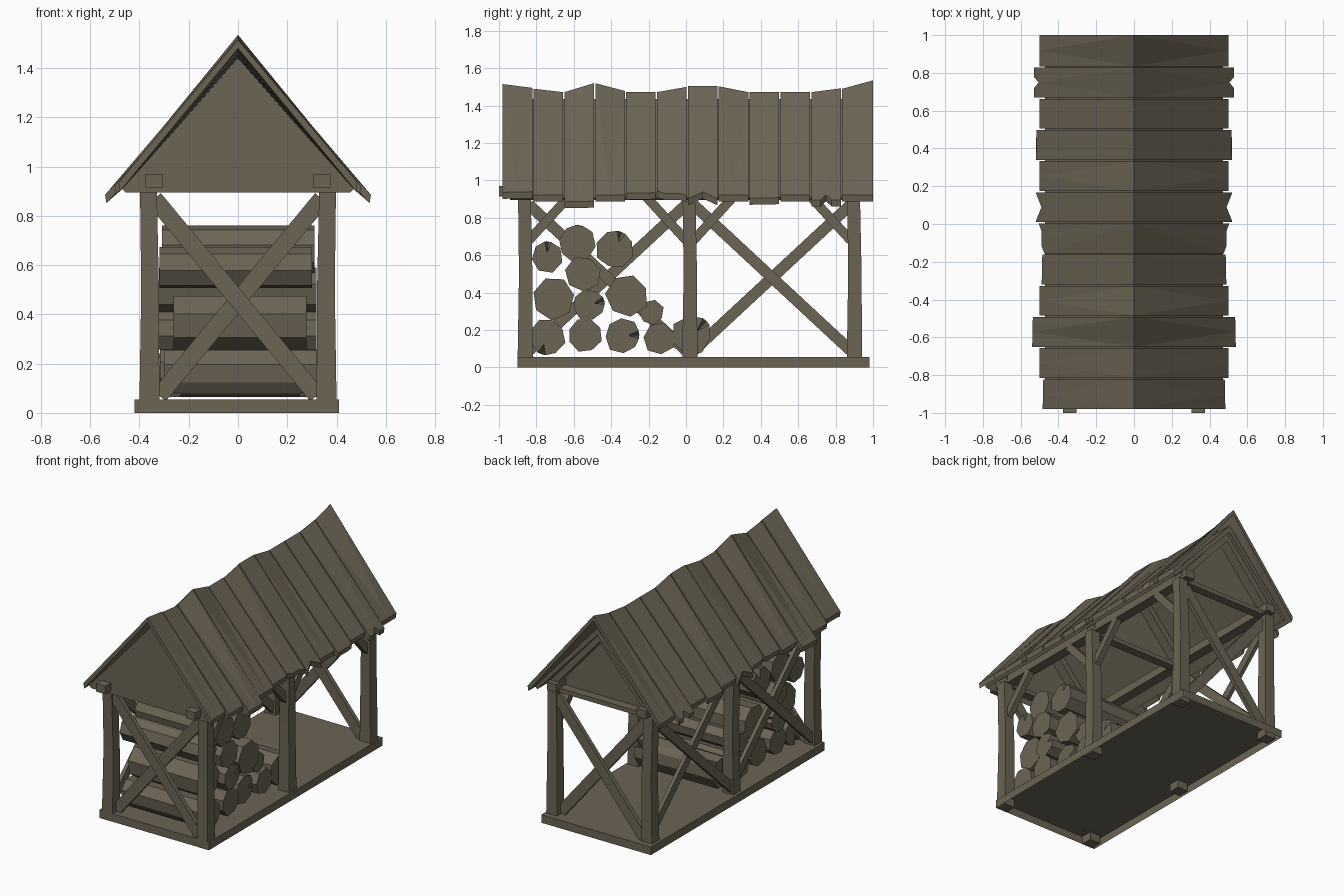
import bpy, bmesh, math, random
from mathutils import Vector

if "Cube" in bpy.data.objects:
    bpy.data.objects.remove(bpy.data.objects["Cube"])

random.seed(4)
wood = bpy.data.materials.new("weathered_wood")
wood.diffuse_color = (0.15, 0.128, 0.09, 1)
wood.use_nodes = True
wood.node_tree.nodes["Principled BSDF"].inputs["Base Color"].default_value = wood.diffuse_color


def make(name, bm):
    bmesh.ops.recalc_face_normals(bm, faces=bm.faces[:])
    me = bpy.data.meshes.new(name)
    bm.to_mesh(me)
    bm.free()
    me.materials.append(wood)
    ob = bpy.data.objects.new(name, me)
    bpy.context.collection.objects.link(ob)
    return ob


def loft(bm, rings, cap=True):
    """Skin a list of closed rings that have equal point counts."""
    vs = [[bm.verts.new(p) for p in r] for r in rings]
    n = len(vs[0])
    for a, b in zip(vs, vs[1:]):
        for i in range(n):
            j = (i + 1) % n
            bm.faces.new((a[i], a[j], b[j], b[i]))
    if cap:
        ends = [bm.faces.new(vs[0]), bm.faces.new(vs[-1][::-1])]
        bmesh.ops.triangulate(bm, faces=ends)


def box(name, x0, x1, y0, y1, z0, z1):
    bm = bmesh.new()
    loft(bm, [[(x0, y0, z), (x1, y0, z), (x1, y1, z), (x0, y1, z)] for z in (z0, z1)])
    return make(name, bm)


def beam(name, p, q, width, depth, axis):
    """Straight timber from p to q; depth is measured along axis."""
    p, q, n = Vector(p), Vector(q), Vector(axis)
    s = (q - p).normalized().cross(n) * width / 2
    d = n * depth / 2
    bm = bmesh.new()
    loft(bm, [[c - s - d, c + s - d, c + s + d, c - s + d] for c in (p, q)])
    return make(name, bm)


X, Y = (1, 0, 0), (0, 1, 0)

# Floor: shallow tray, open underneath
floor = box("floor", -0.42, 0.41, -0.9, 0.98, 0, 0.055)
bm = bmesh.new()
bm.from_mesh(floor.data)
low = [f for f in bm.faces if all(v.co.z < 0.01 for v in f.verts)]
bmesh.ops.delete(bm, geom=low, context='FACES_ONLY')
bm.to_mesh(floor.data)
bm.free()

# Posts, slightly tapered
post_y = (-0.86, 0.02, 0.9)
for sx, side in ((-1, "left"), (1, "right")):
    for k, y in enumerate(post_y):
        bm = bmesh.new()
        rings = []
        for z, h, lean in ((0, 0.041, 0), (0.5, 0.036, 0.003), (0.92, 0.034, -0.004)):
            cx, cy = sx * (0.36 - lean), y + lean
            rings.append([(cx - h, cy - h, z), (cx + h, cy - h, z),
                          (cx + h, cy + h, z), (cx - h, cy + h, z)])
        loft(bm, rings)
        make(f"{side}_post_{k}", bm)
    # Long top beam
    c = sx * 0.34
    box(f"{side}_top_beam", c - 0.035, c + 0.035, -1.0, 0.97, 0.915, 0.97)

# Cross ties
for k, y in enumerate(post_y):
    box(f"tie_beam_{k}", -0.32, 0.32, y - 0.03, y + 0.03, 0.9, 0.93)

# Crossed braces on the front and back ends
for y, end in ((-0.86, "front"), (0.9, "back")):
    beam(f"{end}_brace_a", (-0.34, y - 0.012, 0.87), (0.32, y - 0.012, 0.07), 0.07, 0.03, Y)
    beam(f"{end}_brace_b", (0.34, y + 0.012, 0.87), (-0.32, y + 0.012, 0.07), 0.07, 0.03, Y)

# Crossed braces on the left side, knee braces on the open right side
for k in (0, 1):
    a, b = post_y[k] + 0.02, post_y[k + 1] - 0.02
    beam(f"left_brace_a_{k}", (-0.372, a, 0.09), (-0.372, b, 0.87), 0.06, 0.025, X)
    beam(f"left_brace_b_{k}", (-0.348, a, 0.87), (-0.348, b, 0.09), 0.06, 0.025, X)
    for e, s in ((post_y[k], 1), (post_y[k + 1], -1)):
        beam(f"knee_brace_{k}_{s}", (0.355, e + s * 0.02, 0.68),
             (0.355, e + s * 0.24, 0.92), 0.05, 0.04, X)


# Rafters and roof lining: chevron profiles swept along y
def chevron(name, top, under, half, end_top, end_under, y0, y1):
    prof = [(0, top), (half + 0.015, end_top), (half, end_under), (0, under),
            (-half, end_under), (-half - 0.015, end_top)]
    bm = bmesh.new()
    loft(bm, [[(x, y, z) for x, z in prof] for y in (y0, y1)])
    make(name, bm)


chevron("roof_lining", 1.435, 1.385, 0.455, 0.91, 0.894, -0.94, 0.96)
for k, y in enumerate(post_y):
    chevron(f"rafter_pair_{k}", 1.39, 1.33, 0.37, 0.955, 0.91, y - 0.035, y + 0.035)

# Roof planks: (ridge z at front, ridge z at back, eave x at front, at back, notch depth, notch half width)
planks = [
    (1.515, 1.495, .485, .48, 0, .04), (1.49, 1.472, .50, .50, 0, .04),
    (1.472, 1.52, .54, .535, 0, .04), (1.52, 1.478, .50, .50, 0, .04),
    (1.474, 1.474, .49, .485, 0, .04), (1.472, 1.5, .475, .505, 0, .04),
    (1.505, 1.505, .52, .52, .03, .075), (1.503, 1.472, .50, .50, 0, .04),
    (1.472, 1.472, .52, .515, 0, .04), (1.472, 1.472, .50, .50, 0, .04),
    (1.472, 1.492, .53, .53, .025, .03), (1.49, 1.535, .50, .50, 0, .04)]
step = 1.98 / len(planks)


def eave_z(x):
    return 0.922 - (x - 0.5) * 0.9


for k, (ra, rb, ea, eb, notch, hw) in enumerate(planks):
    y0 = -0.98 + k * step
    y1 = y0 + step - (0.007 if k < 11 else 0)
    ym, em = (y0 + y1) / 2, (ea + eb) / 2
    for s, side in ((-1, "left"), (1, "right")):
        top = [(0, y0, ra), (s * ea, y0, eave_z(ea)), (s * em, ym - hw, eave_z(em)),
               (s * (em - notch), ym, eave_z(em) + notch * 1.15),
               (s * em, ym + hw, eave_z(em)), (s * eb, y1, eave_z(eb)), (0, y1, rb)]
        bm = bmesh.new()
        loft(bm, [top, [(x - s * (0.006 if x else 0), y, z - 0.035) for x, y, z in top]])
        make(f"{side}_roof_plank_{k}", bm)

# Stacked logs: (y, z, radius, half length, sides, split ends)
logs = [
    (-.745, .59, .085, .31, 7, 1), (-.585, .665, .10, .31, 8, 1), (-.38, .63, .10, .30, 8, 1),
    (-.55, .50, .095, .32, 7, 0), (-.71, .37, .115, .27, 7, 0), (-.52, .335, .085, .33, 8, 1),
    (-.315, .385, .115, .30, 7, 0), (-.185, .295, .068, .29, 7, 0), (-.74, .165, .095, .31, 8, 1),
    (-.54, .175, .092, .32, 8, 0), (-.34, .17, .095, .30, 8, 1), (-.145, .155, .088, .31, 7, 0),
    (.03, .17, .108, .30, 7, 1)]
for k, (y, z, r, half, n, split) in enumerate(logs):
    turn = random.uniform(0, 6.28)
    shift = random.uniform(-0.012, 0.012)
    pts = []
    for i in range(n):
        a = turn + i * math.tau / n
        rr = r * random.uniform(0.93, 1.06)
        if split and i == 0:   # wedge split out of the end
            pts += [(a - 0.22, rr, rr), (a, rr, rr * 0.3), (a + 0.22, rr, rr)]
        else:
            pts.append((a, rr, rr))
    rings = []
    for x, is_end in ((-half, 1), (-half + 0.07, 0), (half - 0.07, 0), (half, 1)):
        rings.append([(x + shift, y + math.cos(a) * (e if is_end else f),
                       z + math.sin(a) * (e if is_end else f)) for a, f, e in pts])
    bm = bmesh.new()
    loft(bm, rings)
    make(f"log_{k}", bm)
